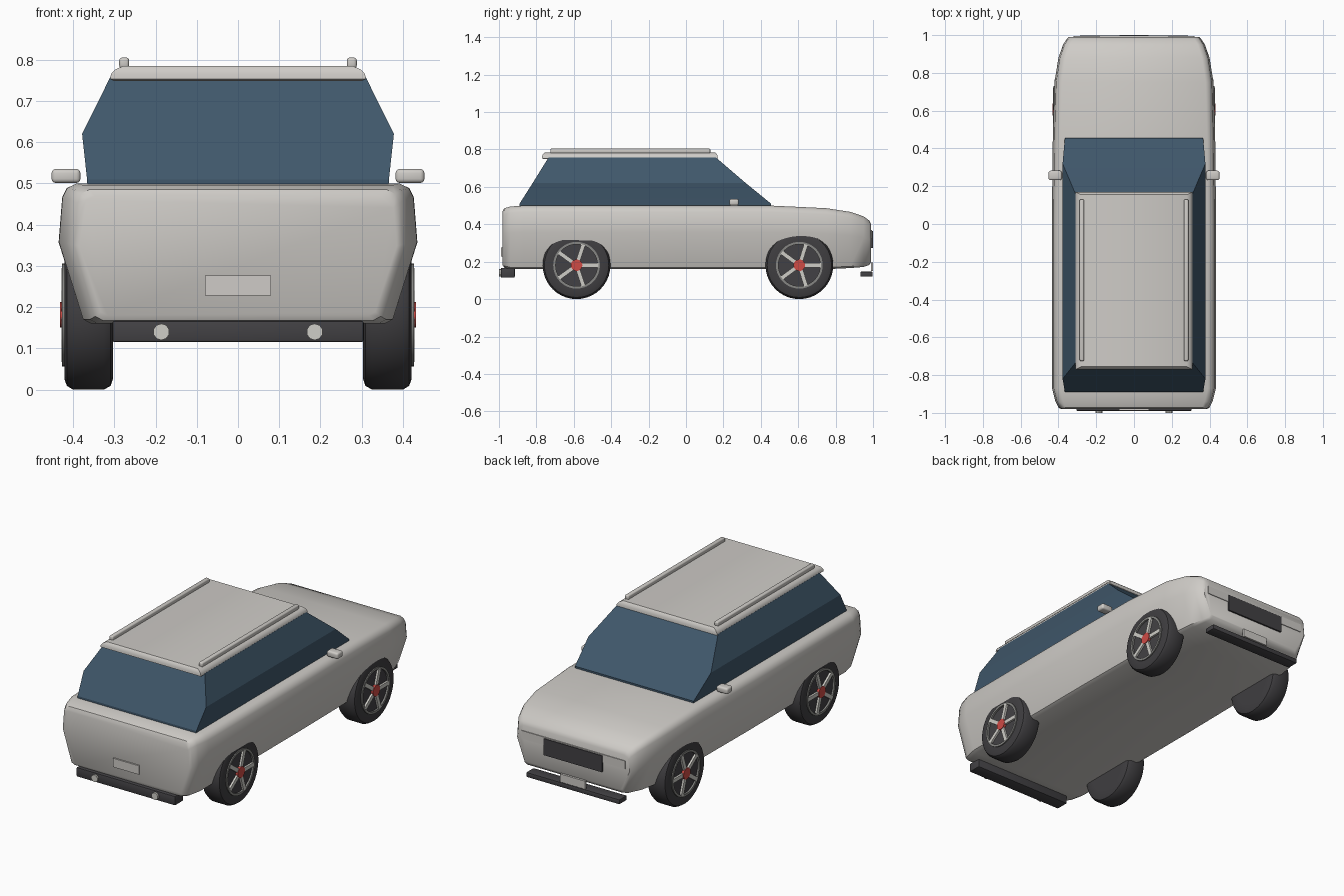
import bpy, bmesh
from math import sin, cos, pi, radians
from mathutils import Matrix, Vector

cube = bpy.data.objects.get("Cube")
if cube:
    bpy.data.objects.remove(cube, do_unlink=True)


def material(name, rgb, rough=0.5):
    m = bpy.data.materials.new(name)
    m.use_nodes = True
    m.diffuse_color = (*rgb, 1)
    bsdf = m.node_tree.nodes["Principled BSDF"]
    bsdf.inputs["Base Color"].default_value = (*rgb, 1)
    bsdf.inputs["Roughness"].default_value = rough
    return m


PAINT = material("warm grey paint", (0.62, 0.60, 0.57))
GLASS = material("blue tinted glass", (0.05, 0.095, 0.145))
TRIM = material("dark trim", (0.055, 0.053, 0.058))
RUBBER = material("tyre rubber", (0.05, 0.048, 0.052))
ALLOY = material("light alloy", (0.62, 0.61, 0.57))
STEEL = material("grey rim", (0.24, 0.24, 0.23))
RED = material("red hub", (0.62, 0.07, 0.06))


def finish(name, bm, mat, smooth=35):
    bmesh.ops.recalc_face_normals(bm, faces=bm.faces)
    mesh = bpy.data.meshes.new(name)
    bm.to_mesh(mesh)
    bm.free()
    mesh.materials.append(mat)
    obj = bpy.data.objects.new(name, mesh)
    bpy.context.collection.objects.link(obj)
    if smooth:
        bpy.ops.object.select_all(action='DESELECT')
        bpy.context.view_layer.objects.active = obj
        obj.select_set(True)
        bpy.ops.object.shade_smooth_by_angle(angle=radians(smooth))
    return obj


def loft(name, loops, mat, closed=False, smooth=35):
    """Skin a row of equal point loops, capping the ends unless closed."""
    bm = bmesh.new()
    rows = [[bm.verts.new(p) for p in loop] for loop in loops]
    n = len(rows[0])
    pairs = list(zip(rows, rows[1:]))
    if closed:
        pairs.append((rows[-1], rows[0]))
    else:
        bm.faces.new(rows[0])
        bm.faces.new(rows[-1])
    for a, b in pairs:
        for i in range(n):
            j = (i + 1) % n
            bm.faces.new((a[i], a[j], b[j], b[i]))
    return finish(name, bm, mat, smooth)


def box(name, xs, ys, zs, mat, bevel=0.0, segments=3):
    bm = bmesh.new()
    bmesh.ops.create_cube(bm, size=1)
    for v in bm.verts:
        v.co = Vector([lo + (c + 0.5) * (hi - lo)
                       for c, (lo, hi) in zip(v.co, (xs, ys, zs))])
    if bevel:
        bmesh.ops.bevel(bm, geom=bm.edges[:], offset=bevel, segments=segments,
                        profile=0.5, affect='EDGES')
    return finish(name, bm, mat)


def lathe(name, profile, centre, side, mat, closed=False, steps=40):
    """Turn (x, radius) points about a wheel axle."""
    cy, cz = centre
    loops = [[(side * x, cy + r * cos(2 * pi * i / steps), cz + r * sin(2 * pi * i / steps))
              for i in range(steps)] for x, r in profile]
    return loft(name, loops, mat, closed)


# Body shell: cross-sections along the length (y, bottom, top, half width)
def body_section(y, zb, zt, w):
    h = zt - zb
    half = [(0.82 * w, zb), (0.865 * w, zb + 0.03 * h), (w, zb + 0.58 * h),
            (0.98 * w, zt - 0.1 * h), (0.955 * w, zt - 0.035 * h), (0.9 * w, zt)]
    return [(x, y, z) for x, z in half] + [(-x, y, z) for x, z in reversed(half)]


stations = [(-0.98, 0.18, 0.47, 0.385), (-0.972, 0.168, 0.485, 0.40),
            (-0.94, 0.16, 0.495, 0.416), (-0.87, 0.16, 0.5, 0.434),
            (0, 0.16, 0.5, 0.435), (0.45, 0.16, 0.5, 0.43),
            (0.75, 0.16, 0.486, 0.421), (0.88, 0.166, 0.466, 0.40),
            (0.95, 0.172, 0.442, 0.375), (0.98, 0.182, 0.42, 0.355),
            (0.99, 0.2, 0.4, 0.345)]
loft("body_shell", [body_section(*s) for s in stations], PAINT, smooth=40)


# Glasshouse and roof: rectangles stacked upward
def rect(w, y0, y1, z):
    return [(-w, y0, z), (w, y0, z), (w, y1, z), (-w, y1, z)]


loft("glasshouse", [rect(0.365, -0.89, 0.455, 0.49), rect(0.366, -0.89, 0.455, 0.51),
                    rect(0.378, -0.82, 0.32, 0.62), rect(0.31, -0.735, 0.16, 0.757)],
     GLASS, smooth=20)
loft("roof_panel", [rect(0.300, -0.76, 0.16, 0.748), rect(0.31, -0.77, 0.17, 0.753),
                    rect(0.308, -0.769, 0.169, 0.765), rect(0.298, -0.764, 0.164, 0.776),
                    rect(0.28, -0.755, 0.155, 0.784)], PAINT)

# Roof rails and door mirrors on both sides
for s, label in ((1, "left"), (-1, "right")):
    def span(a, b):
        return tuple(sorted((s * a, s * b)))
    box(label + "_roof_rail", span(0.264, 0.288), (-0.725, 0.13), (0.779, 0.805), PAINT, 0.007)
    box(label + "_mirror", span(0.382, 0.452), (0.232, 0.282), (0.501, 0.535), PAINT, 0.01)

# Tail end: bumper, plate and round lamps
box("tail_bumper", (-0.305, 0.305), (-0.99, -0.915), (0.115, 0.167), TRIM, 0.006, 2)
box("tail_plate", (-0.08, 0.08), (-0.988, -0.975), (0.228, 0.277), PAINT)
for x, label in ((0.186, "left"), (-0.186, "right")):
    bm = bmesh.new()
    bmesh.ops.create_cone(bm, cap_ends=True, segments=10, radius1=0.02, radius2=0.02, depth=0.02,
                          matrix=Matrix.Translation((x, -0.99, 0.14)) @ Matrix.Rotation(pi / 2, 4, 'X'))
    finish(label + "_tail_lamp", bm, ALLOY)

# Nose end: lamp strip, grille, bumper and plate
box("nose_lamp_strip", (-0.32, 0.32), (0.965, 0.994), (0.325, 0.37), PAINT)
box("nose_grille", (-0.18, 0.18), (0.97, 0.999), (0.272, 0.364), TRIM)
box("nose_bumper", (-0.288, 0.288), (0.932, 0.998), (0.12, 0.147), TRIM, 0.005, 2)
box("nose_plate", (-0.078, 0.078), (0.988, 1.0), (0.15, 0.195), PAINT)


# Wheels: tyre, dark dish, rim ring, five spokes and red hub
def wheel(label, cy, side):
    c = (cy, 0.181)
    lathe(label + "_tyre", [(0.303, 0.12), (0.303, 0.155), (0.309, 0.172), (0.325, 0.181),
                            (0.4, 0.181), (0.415, 0.172), (0.421, 0.155), (0.421, 0.125),
                            (0.412, 0.115)], c, side, RUBBER)
    lathe(label + "_dish", [(0.40, 0.114), (0.417, 0.114)], c, side, TRIM)
    lathe(label + "_rim", [(0.41, 0.125), (0.427, 0.125), (0.427, 0.112), (0.41, 0.112)],
          c, side, STEEL, closed=True)
    bm = bmesh.new()
    for k in range(5):
        spin = Matrix.Rotation(k * 2 * pi / 5, 4, 'X')
        place = Matrix.Translation((side * 0.42, *c)) @ spin @ Matrix.Translation((0, 0.068, 0))
        bmesh.ops.create_cube(bm, size=1, matrix=place @ Matrix.Diagonal((0.016, 0.096, 0.022, 1)))
    finish(label + "_spokes", bm, ALLOY, 0)
    lathe(label + "_hub", [(0.41, 0.031), (0.431, 0.031)], c, side, RED, steps=16)


for side, flank in ((1, "left"), (-1, "right")):
    wheel("tail_" + flank, -0.585, side)
    wheel("nose_" + flank, 0.606, side)
